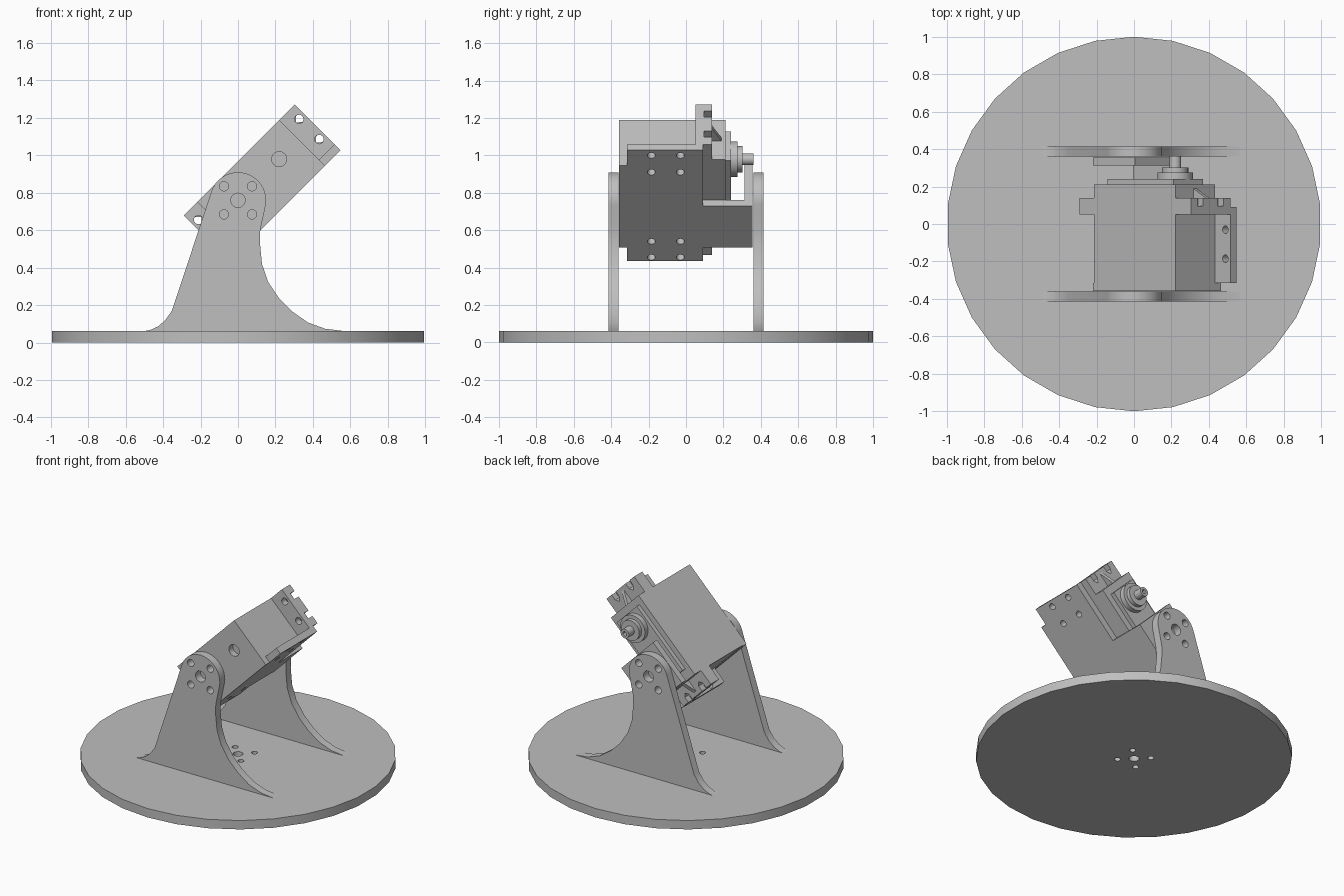
import bpy, bmesh, math
from mathutils import Matrix, Vector

if "Cube" in bpy.data.objects:
    bpy.data.objects.remove(bpy.data.objects["Cube"])

grey = bpy.data.materials.new("light grey")
grey.diffuse_color = (0.52, 0.52, 0.52, 1)
grey.use_nodes = True
grey.node_tree.nodes["Principled BSDF"].inputs["Base Color"].default_value = grey.diffuse_color

PIVOT = Vector((0, 0, 0.76))
Y = Vector((0, 1, 0))
X, Z = Vector((1, 0, 0)), Vector((0, 0, 1))
U, V = (X + Z).normalized(), (Z - X).normalized()   # servo length and width


def frame(a, b, c, origin=(0, 0, 0)):
    m = Matrix((a, b, c)).transposed().to_4x4()
    m.translation = origin
    return m


FLAT = frame(X, Y, Z)                # outline in x, y; depth z
UPRIGHT = frame(X, Z, -Y)            # outline in x, z; depth -y
TILTED = frame(U, V, -Y, PIVOT)      # outline in u, v; depth -y
FLOOR = frame(U, Y, V, PIVOT)        # outline in u, y; depth v


def circle(x, y, r, n=24, start=0.0):
    return [(x + r * math.cos(start + 2 * math.pi * i / n),
             y + r * math.sin(start + 2 * math.pi * i / n)) for i in range(n)]


def rect(x0, x1, y0, y1):
    return [(x0, y0), (x1, y0), (x1, y1), (x0, y1)]


def slab(name, mat, d0, d1, outline, holes=()):
    """Extrude an outline with holes from depth d0 to d1 of a frame."""
    curve = bpy.data.curves.new(name, 'CURVE')
    curve.dimensions = '2D'
    curve.fill_mode = 'BOTH'
    curve.extrude = abs(d1 - d0) / 2
    for loop in [outline, *holes]:
        s = curve.splines.new('POLY')
        s.points.add(len(loop) - 1)
        for p, (x, y) in zip(s.points, loop):
            p.co = (x, y, 0, 1)
        s.use_cyclic_u = True
    tmp = bpy.data.objects.new(name, curve)
    bpy.context.collection.objects.link(tmp)
    bpy.context.view_layer.update()
    dg = bpy.context.evaluated_depsgraph_get()
    mesh = bpy.data.meshes.new_from_object(tmp.evaluated_get(dg))
    bpy.data.objects.remove(tmp)
    bm = bmesh.new()
    bm.from_mesh(mesh)
    bmesh.ops.remove_doubles(bm, verts=bm.verts, dist=1e-5)
    bm.transform(mat @ Matrix.Translation((0, 0, (d0 + d1) / 2)))
    bmesh.ops.recalc_face_normals(bm, faces=bm.faces)
    bm.to_mesh(mesh)
    bm.free()
    mesh.materials.clear()
    mesh.materials.append(grey)
    ob = bpy.data.objects.new(name, mesh)
    bpy.context.collection.objects.link(ob)
    bpy.ops.object.select_all(action='DESELECT')
    ob.select_set(True)
    bpy.context.view_layer.objects.active = ob
    bpy.ops.object.shade_smooth_by_angle(angle=math.radians(30))
    return ob


def across(name, mat, y0, y1, outline, holes=()):
    """Slab between two world y positions."""
    return slab(name, mat, -y1, -y0, outline, holes)


def horn_holes(cx, cy):
    return [circle(cx, cy, 0.038)] + [circle(cx + sx * 0.075, cy + sy * 0.075, 0.025, 16)
                                      for sx in (-1, 1) for sy in (-1, 1)]


# Round base with a five-hole mounting pattern
slab("base_disc", FLAT, 0, 0.062, circle(0, 0, 1, 30, math.pi / 2),
     [circle(0, 0, 0.033)] + [circle(sx * 0.075, sy * 0.075, 0.02, 16)
                              for sx in (-1, 1) for sy in (-1, 1)])

# Two upright support arms
top = [(0.15 * math.cos(math.radians(a)), 0.76 + 0.15 * math.sin(math.radians(a)))
       for a in range(-10, 165, 9)]
arm = ([(0.58, 0.06), (0.465, 0.074), (0.374, 0.107), (0.29, 0.166), (0.22, 0.235),
        (0.16, 0.326), (0.128, 0.42), (0.117, 0.535), (0.119, 0.6)] + top +
       [(-0.353, 0.17), (-0.39, 0.118), (-0.428, 0.086), (-0.47, 0.067), (-0.51, 0.06)])
for name, y0, y1 in (("front_arm", -0.415, -0.36), ("back_arm", 0.36, 0.415)):
    across(name, UPRIGHT, y0, y1, arm, horn_holes(0, 0.76))

# Tilting cradle: front plate, floor plate with screw holes, back tab
across("cradle_front", TILTED, -0.358, -0.315, rect(-0.16, 0.46, -0.198, 0.148),
       [circle(0.311, 0, 0.04)])
slab("cradle_floor", FLOOR, -0.198, -0.153,
     [(-0.16, -0.315), (0.46, -0.315), (0.577, -0.315), (0.577, 0.09), (0.156, 0.09),
      (0.156, 0.356), (-0.16, 0.356), (-0.16, 0.09), (-0.262, 0.09), (-0.262, -0.315)],
     [circle(u, y, 0.021, 16) for u in (-0.233, -0.113, 0.41, 0.537) for y in (-0.185, -0.03)])
across("cradle_back_tab", TILTED, 0.312, 0.356, rect(-0.16, 0.156, -0.153, 0.148))

# Servo body and raised lid
across("servo_body", TILTED, -0.315, 0.21, rect(-0.155, 0.46, -0.153, 0.148))
across("servo_lid", TILTED, 0.21, 0.24, rect(-0.09, 0.41, -0.11, 0.11))

# Mounting ears: drilled front layer, notched back layer, wedge rib
for side, root, tip, hole in (("upper", 0.46, 0.577, 0.537), ("lower", -0.155, -0.262, -0.223)):
    across(side + "_ear", TILTED, 0.05, 0.095, rect(root, tip, -0.153, 0.148),
           [circle(hole, v, 0.024, 16) for v in (-0.076, 0.076)])
    notched = [(root, -0.153), (tip, -0.153)]
    for v in (-0.076, 0.076):
        notched += [(tip, v - 0.022), (hole, v - 0.022), (hole + (root - hole) * 0.32, v),
                    (hole, v + 0.022), (tip, v + 0.022)]
    across(side + "_ear_notched", TILTED, 0.095, 0.14, notched + [(tip, 0.148), (root, 0.148)])
    slab(side + "_ear_rib", FLOOR, -0.012, 0.012,
         [(root, 0.14), (root + (tip - root) * 0.8, 0.14), (root, 0.19)])

# Output shaft with stepped collars and a screw hole
across("shaft_collar", TILTED, 0.24, 0.275, circle(0.311, 0, 0.095, 32))
across("shaft_ring", TILTED, 0.275, 0.302, circle(0.311, 0, 0.07, 32))
across("output_shaft", TILTED, 0.302, 0.362, circle(0.311, 0, 0.032, 20),
       [circle(0.311, 0, 0.015, 12)])
